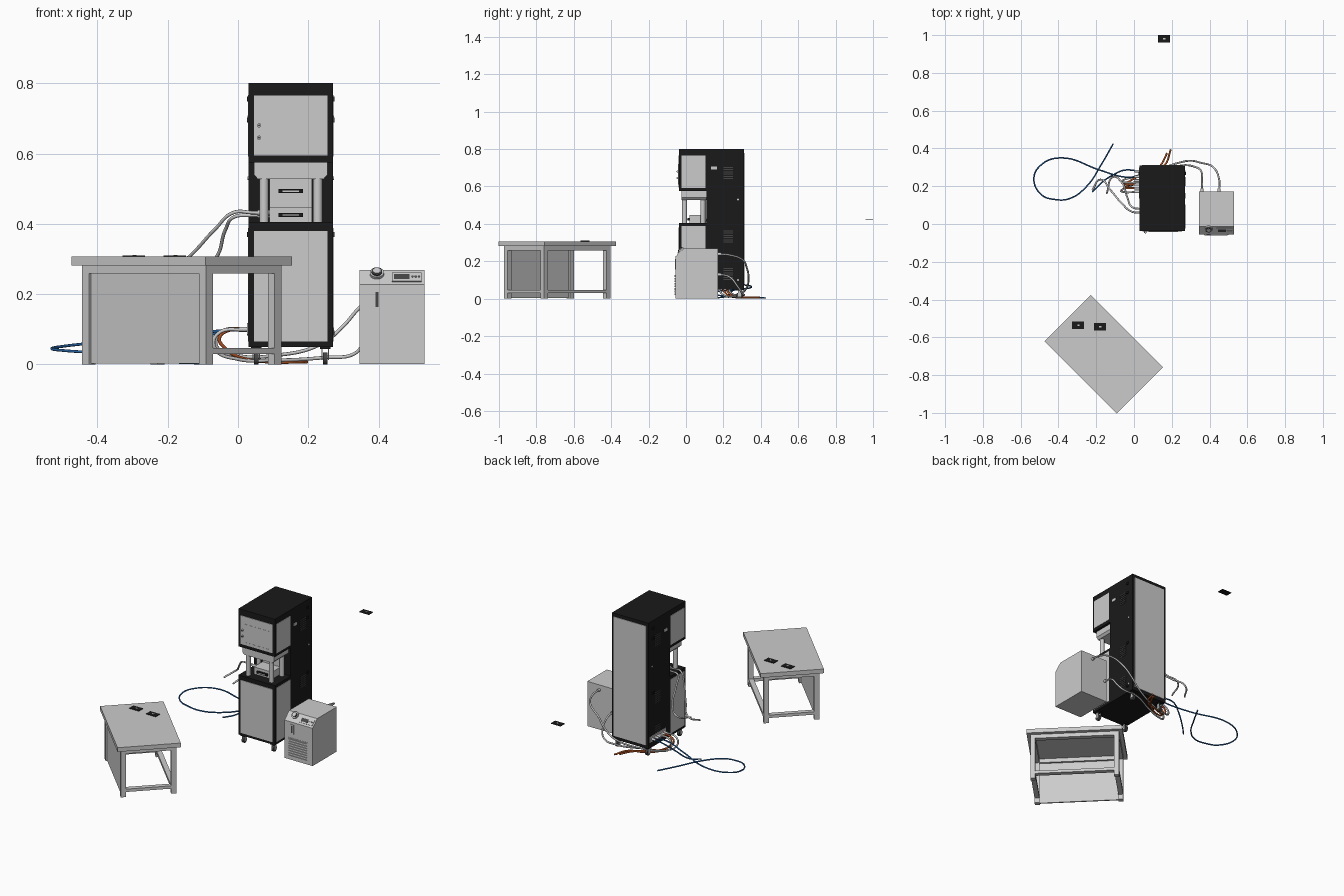
import bpy, bmesh, math
from mathutils import Matrix, Vector


def material(name, r, g, b):
    m = bpy.data.materials.new(name)
    m.diffuse_color = (r, g, b, 1)
    return m


BLACK = material("black", 0.01, 0.01, 0.01)
DARK = material("dark_grey", 0.06, 0.06, 0.06)
BLUE = material("blue", 0.02, 0.12, 0.35)
ORANGE = material("orange", 0.5, 0.1, 0.02)


def finish(name, bm, mat, matrix=None, smooth=False):
    me = bpy.data.meshes.new(name)
    bmesh.ops.recalc_face_normals(bm, faces=bm.faces)
    bm.to_mesh(me)
    bm.free()
    ob = bpy.data.objects.new(name, me)
    bpy.context.collection.objects.link(ob)
    if mat:
        me.materials.append(mat)
    if matrix:
        ob.matrix_world = matrix
    if smooth:
        bpy.ops.object.select_all(action='DESELECT')
        ob.select_set(True)
        bpy.context.view_layer.objects.active = ob
        bpy.ops.object.shade_smooth_by_angle(angle=math.radians(40))
    return ob


def box(name, x, y, z, mat=None, matrix=None):
    """Box from (min, max) pairs."""
    bm = bmesh.new()
    bmesh.ops.create_cube(bm, size=1)
    for v in bm.verts:
        v.co = [(a + b) / 2 + c * (b - a) for (a, b), c in zip((x, y, z), v.co)]
    return finish(name, bm, mat, matrix)


def cyl(name, p, axis, r, h, mat=None, sides=24):
    """Cylinder centred on p, pointing along axis."""
    bm = bmesh.new()
    bmesh.ops.create_cone(bm, cap_ends=True, segments=sides, radius1=r, radius2=r, depth=h)
    rot = Vector((0, 0, 1)).rotation_difference(Vector(axis)).to_matrix().to_4x4()
    return finish(name, bm, mat, Matrix.Translation(p) @ rot, True)


def prism(name, pts, axis, lo, hi, mat=None):
    """Extrude a 2D profile along x (points y,z) or y (points x,z)."""
    bm = bmesh.new()
    put = (lambda a, b: (lo, a, b)) if axis == 'x' else (lambda a, b: (a, lo, b))
    f = bm.faces.new([bm.verts.new(put(a, b)) for a, b in pts])
    ext = bmesh.ops.extrude_face_region(bm, geom=[f])
    d = (hi - lo, 0, 0) if axis == 'x' else (0, hi - lo, 0)
    bmesh.ops.translate(bm, vec=d, verts=[v for v in ext['geom'] if isinstance(v, bmesh.types.BMVert)])
    return finish(name, bm, mat)


def hose(name, pts, r, mat=None):
    cu = bpy.data.curves.new(name, 'CURVE')
    cu.dimensions = '3D'
    cu.bevel_depth, cu.bevel_resolution, cu.resolution_u = r, 2, 8
    cu.use_fill_caps = True
    sp = cu.splines.new('BEZIER')
    sp.bezier_points.add(len(pts) - 1)
    for bp, p in zip(sp.bezier_points, pts):
        bp.co = p
        bp.handle_left_type = bp.handle_right_type = 'AUTO'
    if mat:
        cu.materials.append(mat)
    ob = bpy.data.objects.new(name, cu)
    bpy.context.collection.objects.link(ob)
    bpy.ops.object.select_all(action='DESELECT')
    ob.select_set(True)
    bpy.context.view_layer.objects.active = ob
    bpy.ops.object.convert(target='MESH')


# Cabinet: rear tower plus upper and lower front boxes
box("rear_tower", (0.03, 0.27), (0.11, 0.31), (0.05, 0.8), BLACK)
box("upper_box", (0.03, 0.27), (-0.038, 0.11), (0.575, 0.8), BLACK)
box("lower_box", (0.03, 0.27), (-0.038, 0.11), (0.05, 0.405), BLACK)
box("upper_front_panel", (0.045, 0.255), (-0.041, -0.037), (0.595, 0.765))
box("lower_front_panel", (0.045, 0.255), (-0.041, -0.037), (0.065, 0.38))
box("back_panel", (0.043, 0.257), (0.309, 0.313), (0.07, 0.78))
for side, x in (("left", 0.03), ("right", 0.27)):
    box(side + "_upper_panel", (x - 0.002, x + 0.002), (-0.024, 0.104), (0.592, 0.767))
    box(side + "_lower_panel", (x - 0.002, x + 0.002), (-0.024, 0.104), (0.065, 0.388))
    for z in (0.755, 0.695, 0.37, 0.09):
        box(side + "_hinge", (x - 0.005, x + 0.005), (0.26, 0.275), (z - 0.007, z + 0.007), BLACK)
    for z0 in (0.64, 0.3, 0.1):
        for i in range(6):
            z = z0 + i * 0.012
            box(side + "_vent_slat", (x - 0.002, x + 0.002), (0.2, 0.25), (z, z + 0.005), DARK)
    box(side + "_socket", (x - 0.003, x + 0.003), (0.135, 0.165), (0.692, 0.708))
    for z in (0.53, 0.1):
        cyl(side + "_bolt", (x, 0.278, z), (1, 0, 0), 0.005, 0.007, None, 12)

# Door seam and switches on the upper panel
for n, x, z in (("top", (0.076, 0.232), (0.718, 0.72)), ("bottom", (0.076, 0.232), (0.61, 0.612)),
                ("left", (0.076, 0.078), (0.612, 0.718)), ("right", (0.23, 0.232), (0.612, 0.718))):
    box("door_seam_" + n, x, (-0.042, -0.04), z)
for z in (0.68, 0.645):
    cyl("switch", (0.06, -0.044, z), (0, 1, 0), 0.006, 0.008)
    cyl("switch_centre", (0.06, -0.049, z), (0, 1, 0), 0.003, 0.003, DARK, 12)

# Press: chamfered head, columns, platen, back plate with handles
prism("press_head", [(0.045, 0.575), (0.255, 0.575), (0.255, 0.54), (0.243, 0.527),
                     (0.057, 0.527), (0.045, 0.54)], 'y', -0.024, 0.109)
for x in (0.074, 0.227):
    for y in (-0.008, 0.09):
        cyl("press_column", (x, y, 0.466), (0, 0, 1), 0.013, 0.125)
box("lower_platen", (0.09, 0.21), (0.02, 0.108), (0.404, 0.447))
prism("press_back_plate", [(0.09, 0.426), (0.1, 0.416), (0.2, 0.416), (0.21, 0.426), (0.21, 0.53),
                           (0.19, 0.553), (0.11, 0.553), (0.09, 0.53)], 'y', 0.1, 0.112)
for y, z in ((0.096, 0.493), (0.015, 0.425)):
    box("press_handle", (0.115, 0.185), (y - 0.007, y + 0.007), (z - 0.006, z + 0.006), BLACK)
    box("press_handle_insert", (0.127, 0.173), (y - 0.009, y), (z - 0.002, z + 0.002))

# Castors
for x in (0.052, 0.248):
    for y in (-0.015, 0.285):
        box("castor_plate", (x - 0.015, x + 0.015), (y - 0.018, y + 0.018), (0.044, 0.051), BLACK)
        for s in (-1, 1):
            box("castor_fork", (x + s * 0.009 - 0.0015, x + s * 0.009 + 0.0015),
                (y - 0.008, y + 0.008), (0.012, 0.045))
        cyl("castor_wheel", (x, y, 0.017), (1, 0, 0), 0.017, 0.013, DARK, 20)

# Chiller with sloped control face
prism("chiller_body", [(-0.055, 0.002), (-0.055, 0.227), (-0.012, 0.268), (0.172, 0.268), (0.172, 0.002)],
      'x', 0.345, 0.53)
SLOPE = Matrix.Translation((0.4375, -0.0335, 0.2475)) @ Matrix.Rotation(math.atan2(0.041, 0.043), 4, 'X')
box("chiller_display", (0.0, 0.085), (-0.018, 0.018), (-0.002, 0.003), None, SLOPE)
box("chiller_screen", (0.006, 0.05), (-0.01, 0.01), (0.002, 0.004), DARK, SLOPE)
for i in range(3):
    cyl("chiller_button", SLOPE @ Vector((0.059 + i * 0.009, 0, 0.004)), (0, -0.69, 0.72), 0.003, 0.004, None, 12)
cyl("filler_cap_base", (0.395, -0.026, 0.258), (0, -0.69, 0.72), 0.02, 0.012, None, 28)
cyl("filler_cap_ring", (0.395, -0.029, 0.261), (0, -0.69, 0.72), 0.015, 0.012, DARK, 28)
cyl("filler_cap", (0.395, -0.03, 0.263), (0, -0.69, 0.72), 0.011, 0.012)
box("level_gauge_frame", (0.385, 0.406), (-0.058, -0.054), (0.157, 0.213))
box("level_gauge", (0.391, 0.4), (-0.059, -0.055), (0.164, 0.206), DARK)
box("chiller_grille_frame", (0.37, 0.5), (-0.057, -0.054), (0.015, 0.132))
for i in range(8):
    box("grille_slat", (0.374, 0.496), (-0.061, -0.056), (0.02 + i * 0.0138, 0.029 + i * 0.0138))

# Table: turned 45 degrees, one long side closed
T = Matrix.Translation((-0.16, -0.689, 0)) @ Matrix.Rotation(math.radians(-45), 4, 'Z')
A, B, S = 0.25, 0.152, 0.028
box("table_top", (-0.27, 0.27), (-0.1735, 0.1735), (0.282, 0.307), None, T)
for sx in (-1, 1):
    xs = sorted((sx * A, sx * (A - S)))
    for sy in (-1, 1):
        box("table_leg", xs, sorted((sy * B, sy * (B - S))), (0, 0.283), None, T)
    box("table_end_apron", xs, (S - B, B - S), (0.258, 0.283), None, T)
    box("table_end_rail", xs, (S - B, B - S), (0.03, 0.047), None, T)
for sy in (-1, 1):
    box("table_long_apron", (S - A, A - S), sorted((sy * B, sy * (B - S))), (0.258, 0.283), None, T)
box("table_back_rail", (S - A, A - S), (B - S, B), (0.03, 0.047), None, T)
box("table_side_panel", (S - A, A - S), (0.008 - B, 0.016 - B), (0.003, 0.26), None, T)

# Small black plates: two on the table, one standing apart
for x, y, z in ((-0.296, -0.536, 0.307), (-0.18, -0.543, 0.307), (0.158, 0.98, 0.423)):
    box("small_plate", (x - 0.032, x + 0.032), (y - 0.02, y + 0.02), (z, z + 0.003), BLACK)
    box("small_plate_pad", (x - 0.004, x + 0.008), (y - 0.004, y + 0.004), (z + 0.002, z + 0.004))

# Hoses at the press, ending left of the cabinet
hose("press_hose_a", [(0.1, 0.06, 0.43), (0.04, 0.06, 0.432), (-0.01, 0.065, 0.433), (-0.065, 0.11, 0.385),
                      (-0.125, 0.18, 0.32), (-0.18, 0.235, 0.27), (-0.22, 0.18, 0.24)], 0.005)
hose("press_hose_b", [(0.1, 0.08, 0.422), (0.04, 0.08, 0.424), (-0.01, 0.09, 0.42), (-0.035, 0.14, 0.385),
                      (-0.065, 0.22, 0.3), (-0.11, 0.25, 0.265), (-0.145, 0.16, 0.23)], 0.005)
# Hoses from the chiller, behind the cabinet to the left side
hose("chiller_hose_a", [(0.45, 0.165, 0.24), (0.45, 0.24, 0.232), (0.42, 0.3, 0.21), (0.35, 0.325, 0.165),
                        (0.3, 0.335, 0.11), (0.24, 0.325, 0.06), (0.1, 0.28, 0.025), (0, 0.25, 0.025),
                        (-0.06, 0.23, 0.05), (-0.05, 0.22, 0.09), (0.03, 0.22, 0.102)], 0.005)
hose("chiller_hose_b", [(0.36, 0.165, 0.13), (0.36, 0.23, 0.118), (0.355, 0.28, 0.06), (0.33, 0.3, 0.03),
                        (0.25, 0.31, 0.02), (0.1, 0.25, 0.012), (0, 0.21, 0.015), (-0.065, 0.18, 0.045),
                        (-0.06, 0.17, 0.085), (0.03, 0.17, 0.1)], 0.005)
# Orange hoses and blue cable
for i in (0, 1):
    d = i * 0.02
    hose("orange_hose", [(0.03, 0.19 + d, 0.1), (-0.03, 0.19 + d, 0.096), (-0.053, 0.19 + d, 0.075),
                         (-0.035, 0.2 + d, 0.045), (0, 0.22 + d, 0.022), (0.08, 0.26 + d, 0.008),
                         (0.14 + d, 0.31, 0.007), (0.175 + d, 0.375 + d, 0.007)], 0.005, ORANGE)
hose("blue_cable", [(0.03, 0.25, 0.1), (-0.06, 0.25, 0.095), (-0.18, 0.285, 0.08), (-0.39, 0.35, 0.063),
                    (-0.495, 0.31, 0.052), (-0.53, 0.24, 0.045), (-0.49, 0.155, 0.039), (-0.42, 0.13, 0.034),
                    (-0.34, 0.135, 0.026), (-0.25, 0.2, 0.015), (-0.17, 0.32, 0.006), (-0.11, 0.425, 0.004)],
     0.004, BLUE)
hose("blue_hose", [(0.03, 0.28, 0.1), (-0.05, 0.285, 0.095), (-0.11, 0.26, 0.06), (-0.17, 0.22, 0.015),
                   (-0.22, 0.17, 0.005)], 0.004, BLUE)
# Connectors on the left side
box("connector_plate", (0.026, 0.031), (0.15, 0.3), (0.085, 0.118))
for y in (0.17, 0.19, 0.21, 0.23, 0.25, 0.28):
    cyl("hose_connector", (0.018, y, 0.1), (1, 0, 0), 0.007, 0.03, None, 12)
for y, z in ((0.06, 0.432), (0.08, 0.424)):
    cyl("press_connector", (0.075, y, z), (1, 0, 0), 0.008, 0.04, None, 12)
for x, z in ((0.45, 0.239), (0.36, 0.129)):
    cyl("chiller_connector", (x, 0.178, z), (0, 1, 0), 0.008, 0.02, None, 12)
